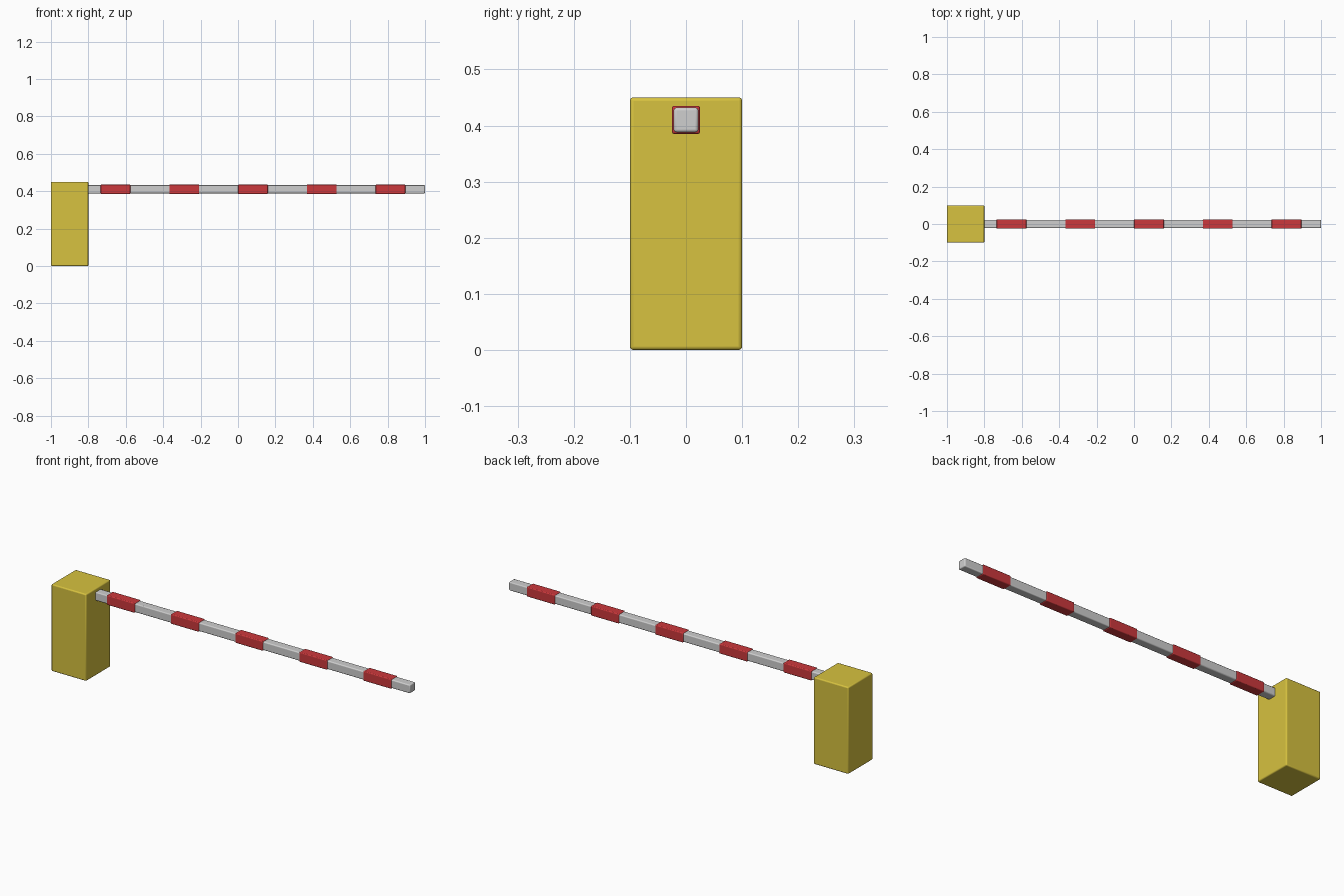
import bpy

if "Cube" in bpy.data.objects:
    bpy.data.objects.remove(bpy.data.objects["Cube"])


def material(name, rgb):
    m = bpy.data.materials.new(name)
    m.diffuse_color = (*rgb, 1.0)
    m.use_nodes = True
    m.node_tree.nodes["Principled BSDF"].inputs["Base Color"].default_value = m.diffuse_color
    return m


YELLOW = material("yellow_paint", (0.68, 0.54, 0.05))
WHITE = material("white_paint", (0.62, 0.62, 0.62))
RED = material("red_paint", (0.60, 0.04, 0.045))


def box(name, x0, x1, depth, z0, z1, mat, bevel):
    """Softly bevelled box centred on y = 0."""
    bpy.ops.mesh.primitive_cube_add(size=1, location=((x0 + x1) / 2, 0, (z0 + z1) / 2))
    ob = bpy.context.object
    ob.name = name
    ob.scale = (x1 - x0, depth, z1 - z0)
    bpy.ops.object.transform_apply(location=False, rotation=False, scale=True)
    ob.data.materials.append(mat)
    mod = ob.modifiers.new("soft_edges", 'BEVEL')
    mod.width = bevel
    mod.segments = 3
    bpy.ops.object.shade_smooth_by_angle()
    return ob


# Motor cabinet
box("cabinet", -1.0, -0.8, 0.2, 0.0, 0.45, YELLOW, 0.006)

# Barrier arm
ARM_Z, ARM, SLEEVE = 0.41, 0.044, 0.05
box("barrier_arm", -0.81, 1.0, ARM, ARM_Z - ARM / 2, ARM_Z + ARM / 2, WHITE, 0.005)

# Red sleeves at even spacing along the arm
for i in range(5):
    x = -0.655 + 0.3675 * i
    box(f"red_sleeve_{i + 1}", x - 0.08, x + 0.08, SLEEVE,
        ARM_Z - SLEEVE / 2, ARM_Z + SLEEVE / 2, RED, 0.004)
